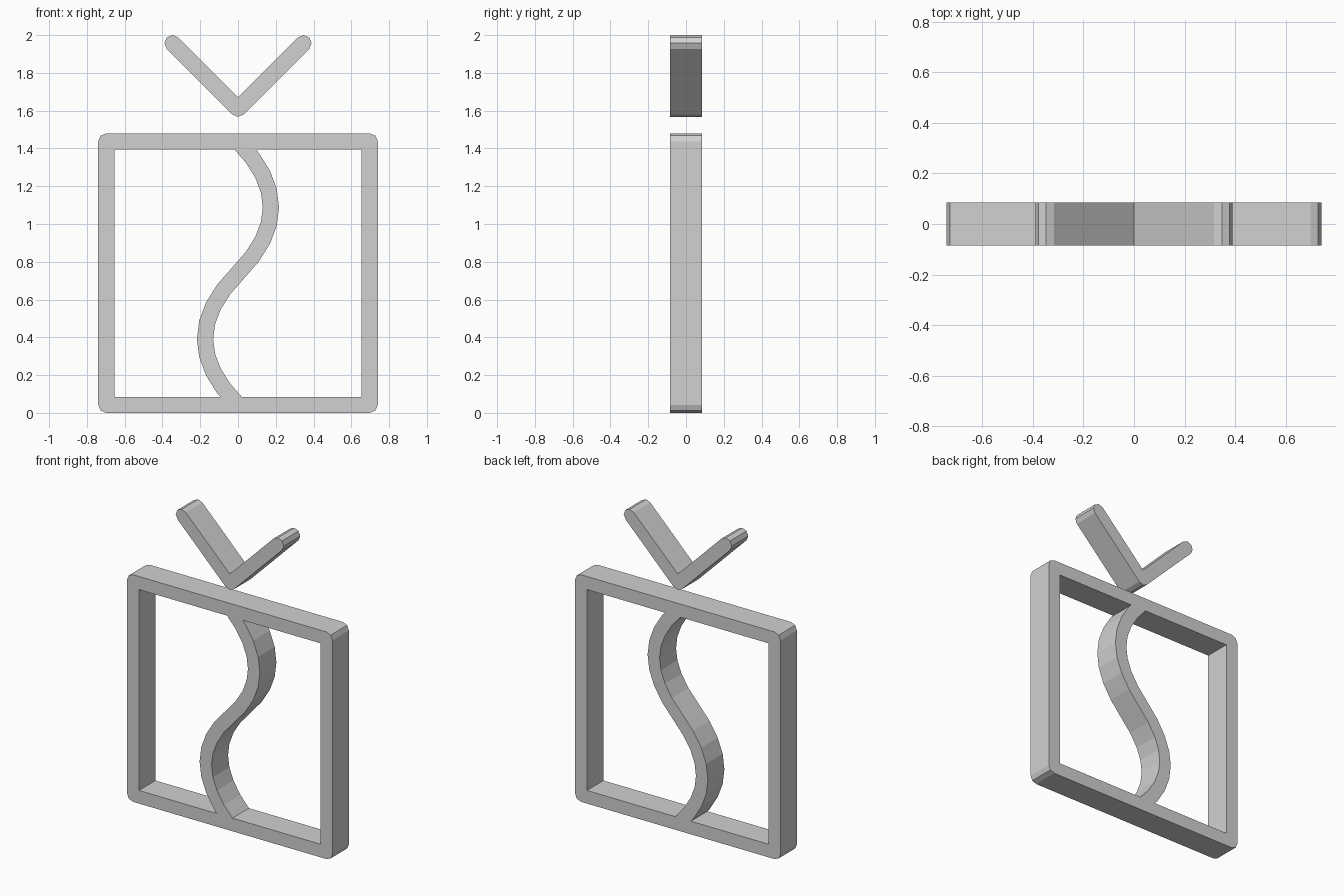
import bpy
import bmesh
from math import atan2, pi, tan
from mathutils import Vector, Matrix

HALF_DEPTH = 0.085
RADIUS = 0.0427      # half the width of every bar
MID = 0.6973         # half the frame size along its centre line
CENTRE_Z = 0.74

cube = bpy.data.objects.get("Cube")
if cube:
    bpy.data.objects.remove(cube, do_unlink=True)

grey = bpy.data.materials.new("light_grey")
grey.use_nodes = True
colour = (0.64, 0.64, 0.64, 1)
grey.diffuse_color = colour
grey.node_tree.nodes["Principled BSDF"].inputs["Base Color"].default_value = colour


def offset_loop(points):
    """Offset a closed path to its right: faceted round outer corners, sharp inner ones."""
    result = []
    for i, p in enumerate(points):
        d_in = (p - points[i - 1]).normalized()
        d_out = (points[(i + 1) % len(points)] - p).normalized()
        turn = atan2(d_in.cross(d_out), d_in.dot(d_out))
        if abs(turn) > 3:
            turn = pi
        normal = Vector((d_in.y, -d_in.x)) * RADIUS
        if turn > pi / 5:
            steps = round(turn / (pi / 4))
            for k in range(steps + 1):
                result.append(p + Matrix.Rotation(turn * k / steps, 2) @ normal)
        else:
            result.append(p + normal - d_in * RADIUS * -tan(turn / 2))
    return result


def stroke(points):
    """Outline of an open path with round ends."""
    return offset_loop(points + points[-2:0:-1])


def extrude_outlines(name, outlines, trim=None):
    """Fill outlines drawn in the XZ plane, give them depth, optionally trim in height."""
    curve = bpy.data.curves.new(name + "_profile", "CURVE")
    curve.dimensions = "2D"
    curve.fill_mode = "BOTH"
    curve.extrude = HALF_DEPTH
    for outline in outlines:
        spline = curve.splines.new("POLY")
        spline.points.add(len(outline) - 1)
        for point, co in zip(spline.points, outline):
            point.co = (co.x, co.y, 0, 1)
        spline.use_cyclic_u = True
    helper = bpy.data.objects.new(name + "_profile", curve)
    bpy.context.collection.objects.link(helper)
    graph = bpy.context.evaluated_depsgraph_get()
    mesh = bpy.data.meshes.new_from_object(helper.evaluated_get(graph))
    bpy.data.objects.remove(helper, do_unlink=True)
    bpy.data.curves.remove(curve)

    bm = bmesh.new()
    bm.from_mesh(mesh)
    bmesh.ops.remove_doubles(bm, verts=bm.verts, dist=0.0001)
    bm.transform(Matrix.Rotation(pi / 2, 4, "X"))
    if trim:
        for z, side in zip(trim, (-1, 1)):
            bmesh.ops.bisect_plane(bm, geom=bm.verts[:] + bm.edges[:] + bm.faces[:],
                                   plane_co=(0, 0, z), plane_no=(0, 0, side),
                                   clear_outer=True)
    bmesh.ops.recalc_face_normals(bm, faces=bm.faces)
    for face in bm.faces:
        face.smooth = False
        face.material_index = 0
    bm.to_mesh(mesh)
    bm.free()
    mesh.name = name
    mesh.materials.clear()
    mesh.materials.append(grey)
    obj = bpy.data.objects.new(name, mesh)
    bpy.context.collection.objects.link(obj)
    return obj


# Square frame with softened outer corners
square = [Vector((x * MID, CENTRE_Z + z * MID))
          for x, z in ((-1, -1), (1, -1), (1, 1), (-1, 1))]
extrude_outlines("square_frame", [offset_loop(square), offset_loop(square[::-1])])

# Wavy divider: two mirrored parabolic arcs, cut flush with the frame's inside
SEGMENTS = 8
wave = []
for i in range(-SEGMENTS, SEGMENTS + 1):
    t = i / SEGMENTS
    wave.append(Vector((MID * t * (1 - abs(t)), CENTRE_Z + MID * t)))
inner = MID - RADIUS
extrude_outlines("wavy_divider", [stroke(wave)], (CENTRE_Z - inner, CENTRE_Z + inner))

# V-shaped piece floating above the frame
REACH = 0.347
tip_z = 2 - RADIUS
vee = [Vector((-REACH, tip_z)), Vector((0, tip_z - REACH)), Vector((REACH, tip_z))]
extrude_outlines("v_antenna", [stroke(vee)])
